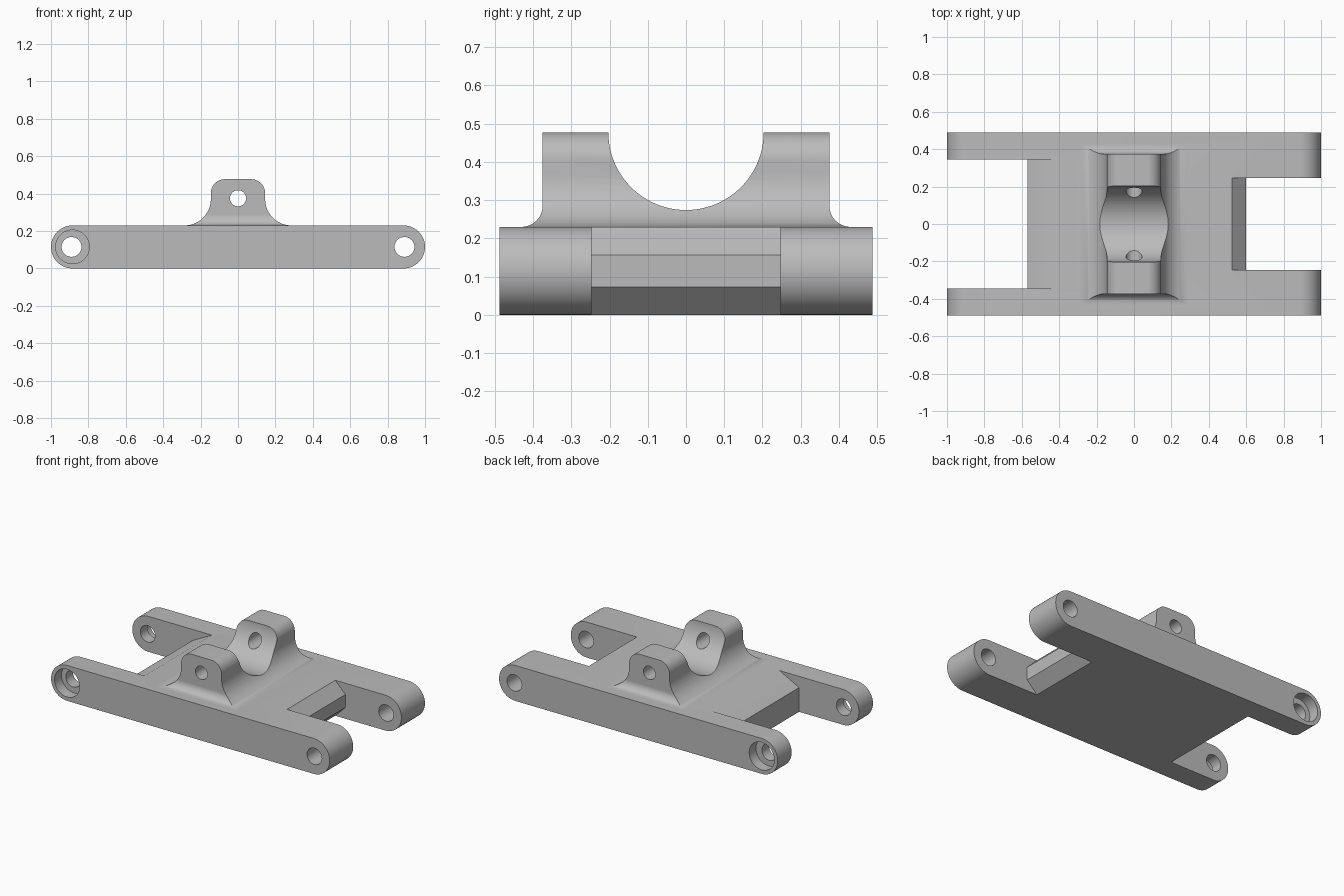
import bpy, bmesh, math
from mathutils import Matrix, Vector

cube = bpy.data.objects.get("Cube")
if cube:
    bpy.data.objects.remove(cube, do_unlink=True)

gray = bpy.data.materials.new("plain_gray")
gray.use_nodes = True
COLOR = (0.5, 0.5, 0.5, 1)
gray.diffuse_color = COLOR
gray.node_tree.nodes["Principled BSDF"].inputs["Base Color"].default_value = COLOR

THICK, HALF_Y, END_R = 0.23, 0.488, 0.115


def make_object(name, bm):
    bmesh.ops.recalc_face_normals(bm, faces=bm.faces)
    mesh = bpy.data.meshes.new(name)
    bm.to_mesh(mesh)
    bm.free()
    mesh.materials.append(gray)
    obj = bpy.data.objects.new(name, mesh)
    bpy.context.collection.objects.link(obj)
    return obj


def prism(name, profile, half_y):
    """Extrude an x-z profile symmetrically along y."""
    bm = bmesh.new()
    face = bm.faces.new([bm.verts.new((x, -half_y, z)) for x, z in profile])
    ext = bmesh.ops.extrude_face_region(bm, geom=[face])["geom"]
    bmesh.ops.translate(bm, vec=(0, 2 * half_y, 0),
                        verts=[v for v in ext if isinstance(v, bmesh.types.BMVert)])
    return make_object(name, bm)


def cylinder(name, center, radius, length, axis, segments=48):
    bm = bmesh.new()
    turn = Matrix.Rotation(math.pi / 2, 4, "Y" if axis == "x" else "X")
    bmesh.ops.create_cone(bm, cap_ends=True, segments=segments, radius1=radius,
                          radius2=radius, depth=length,
                          matrix=Matrix.Translation(Vector(center)) @ turn)
    return make_object(name, bm)


def cut(target, cutters):
    for c in cutters:
        mod = target.modifiers.new("cut", "BOOLEAN")
        mod.operation, mod.solver, mod.object = "DIFFERENCE", "EXACT", c
    depsgraph = bpy.context.evaluated_depsgraph_get()
    mesh = bpy.data.meshes.new_from_object(target.evaluated_get(depsgraph))
    target.modifiers.clear()
    target.data = mesh
    for c in cutters:
        bpy.data.objects.remove(c, do_unlink=True)


def smooth(obj):
    bpy.ops.object.select_all(action="DESELECT")
    obj.select_set(True)
    bpy.context.view_layer.objects.active = obj
    bpy.ops.object.shade_smooth_by_angle(angle=math.radians(30))


# Plate with round ends
outline = []
for side, start in ((1, -90), (-1, 90)):
    for i in range(25):
        a = math.radians(start + i * 7.5)
        outline.append((side * (1 - END_R) + END_R * math.cos(a),
                        END_R + END_R * math.sin(a)))
plate = prism("arm_plate", outline, HALF_Y)

# Notches between the arms, each leaving a bevelled edge
low, high = -0.01, THICK + 0.01
right_notch = prism("notch_cutter_a", [
    (0.515, high), (0.598, 0.157), (0.598, 0.073), (0.515, low),
    (1.1, low), (1.1, high)], 0.247)
left_notch = prism("notch_cutter_b", [
    (-0.41, high), (-0.57, 0.157), (-0.57, low),
    (-1.1, low), (-1.1, high)], 0.345)

# Pivot holes and outer counterbores
holes = [cylinder("pivot_cutter", (s * 0.89, 0, END_R), 0.053, 1.2, "y") for s in (-1, 1)]
bores = [cylinder("bore_cutter", (-0.885, s * HALF_Y, END_R), 0.09, 0.14, "y")
         for s in (-1, 1)]
cut(plate, [right_notch, left_notch] + holes + bores)
smooth(plate)

# Saddle block: stacked rectangles that flare into the plate and round at the top
TOP, HALF_W, HALF_D = 0.477, 0.145, 0.375
FLARE_X, FLARE_Y, ROUND = 0.14, 0.055, 0.075


def flare(z, r):
    h = max(0, r - (z - THICK))
    return r - math.sqrt(max(0, r * r - h * h))


def crown(z):
    h = max(0, z - (TOP - ROUND))
    return ROUND - math.sqrt(max(0, ROUND ** 2 - h * h))


steps = [math.radians(i * 7.5) for i in range(13)]
levels = {round(THICK + FLARE_X * (1 - math.cos(a)), 5) for a in steps}
levels |= {round(THICK + FLARE_Y * (1 - math.cos(a)), 5) for a in steps}
levels |= {round(TOP - ROUND + ROUND * math.sin(a), 5) for a in steps}

bm = bmesh.new()
previous = None
for z in [THICK - 0.02] + sorted(levels):
    zz = max(z, THICK)
    w = HALF_W + flare(zz, FLARE_X) - crown(zz)
    d = HALF_D + flare(zz, FLARE_Y)
    ring = [bm.verts.new((sx * w, sy * d, z))
            for sx, sy in ((-1, -1), (1, -1), (1, 1), (-1, 1))]
    if previous:
        for i in range(4):
            j = (i + 1) % 4
            bm.faces.new((previous[i], previous[j], ring[j], ring[i]))
    else:
        bm.faces.new(ring[::-1])
    previous = ring
bm.faces.new(previous)
saddle = make_object("saddle_ears", bm)

# Round cradle between the ears and the pin hole through them
cradle = cylinder("cradle_cutter", (0, 0, 0.477), 0.203, 1.0, "x", 96)
pin = cylinder("pin_cutter", (0, 0, 0.375), 0.043, 1.2, "y")
cut(saddle, [cradle, pin])
smooth(saddle)
